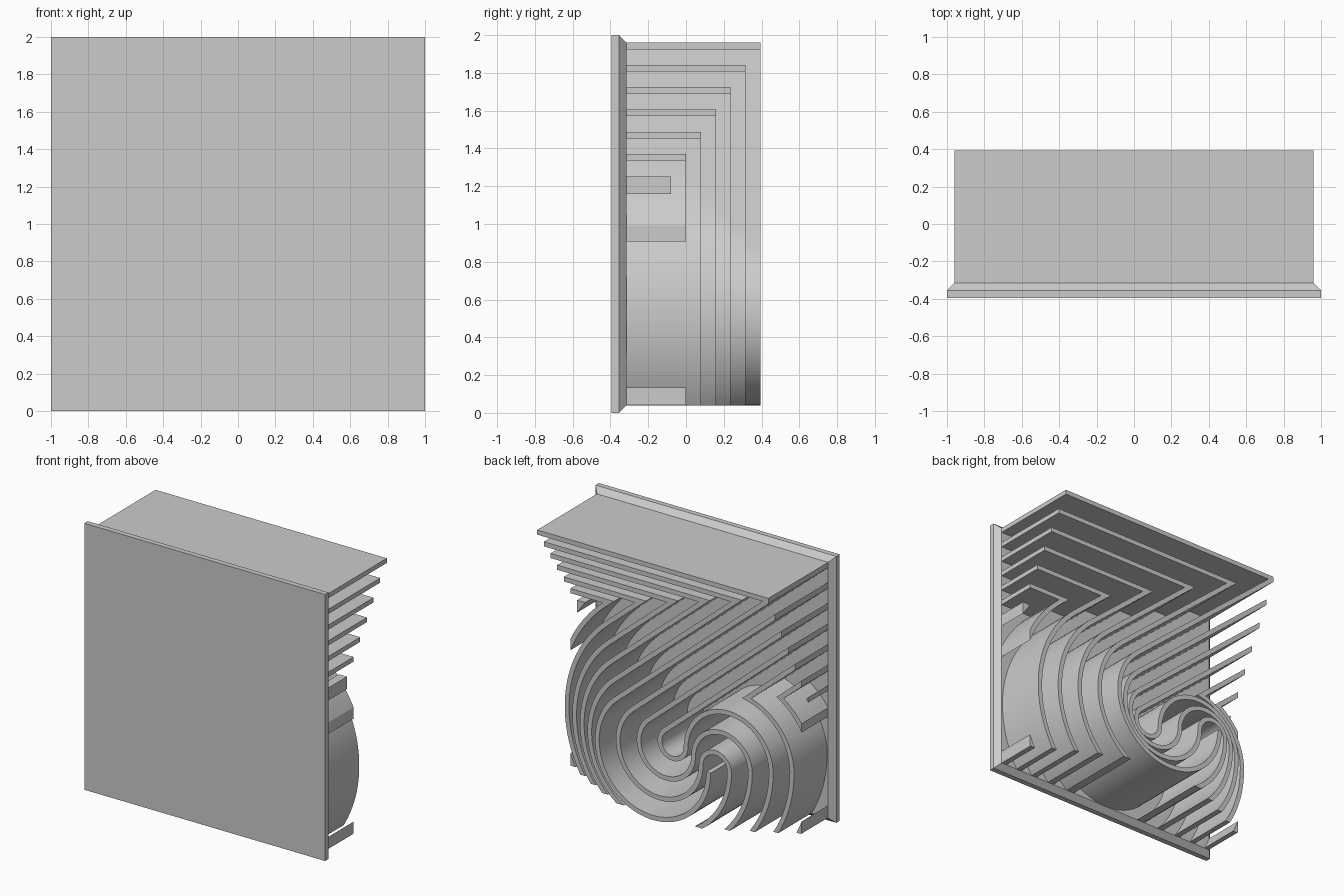
import bpy, bmesh, math
from mathutils import Vector

if "Cube" in bpy.data.objects:
    bpy.data.objects.remove(bpy.data.objects["Cube"])

STEP = 0.118          # gap between neighbouring ribs
HALF = 0.0175         # half the rib thickness
EDGE = 0.96           # ribs are trimmed to this square
MID = Vector((0, 0.52))              # centre of the large swirl
RAD = 0.48 - HALF                    # radius of the tallest rib's swirl
HOOK = MID - Vector((RAD, 0))        # centre of the small swirl
TOP = 2 - 0.04 - HALF                # height of the tallest rib's shelf

# Downward slope of the diagonals, tangent to the large swirl
corner = Vector((-EDGE, TOP)) - MID
slope = math.atan2(corner.y, EDGE) - math.asin(RAD / corner.length)
normal = Vector((math.sin(slope), math.cos(slope)))
along = Vector((-math.cos(slope), math.sin(slope)))
TANGENT = math.atan2(normal.y, normal.x)

grey = bpy.data.materials.new("plain grey")
grey.use_nodes = True
grey.diffuse_color = (0.6, 0.6, 0.6, 1)
grey.node_tree.nodes["Principled BSDF"].inputs["Base Color"].default_value = (0.6, 0.6, 0.6, 1)


def finish(name, bm):
    bmesh.ops.recalc_face_normals(bm, faces=bm.faces[:])
    mesh = bpy.data.meshes.new(name)
    bm.to_mesh(mesh)
    bm.free()
    mesh.materials.append(grey)
    obj = bpy.data.objects.new(name, mesh)
    bpy.context.collection.objects.link(obj)
    return obj


def arc(centre, radius, start, end):
    count = max(2, math.ceil(abs(end - start) / math.radians(4)))
    return [centre + radius * Vector((math.cos(a), math.sin(a)))
            for a in (start + (end - start) * k / count for k in range(count + 1))]


def rib_path(i):
    """Shelf, fold, diagonal, large swirl, small swirl and diagonal back out."""
    outer, inner, z = RAD + STEP * i, RAD - STEP * i, TOP - STEP * i
    fold_x = (outer - (z - MID.y) * normal.y) / normal.x
    path = [Vector((1.2, z))]
    start = TANGENT
    if fold_x < outer * normal.x:
        path.append(Vector((fold_x, z)))
    else:
        start = math.asin((z - MID.y) / outer)
    path += arc(MID, outer, start, -math.pi)
    if i == 0:
        return path
    if inner > HALF:
        path += arc(HOOK, STEP * i, math.pi, 0)
        path += arc(MID, inner, -math.pi, TANGENT)
        last = MID + inner * normal
    else:
        # the diagonal meets the small swirl in a sharp fold
        dist = inner - (HOOK - MID).dot(normal)
        last = HOOK + dist * normal + math.sqrt((STEP * i) ** 2 - dist ** 2) * along
        spoke = last - HOOK
        path += arc(HOOK, STEP * i, math.pi, math.atan2(spoke.y, spoke.x))
    path.append(last + 2.5 * along)
    return path


def build_rib(name, path, depth):
    pts = [path[0]]
    for p in path[1:]:
        if (p - pts[-1]).length > 1e-4:
            pts.append(p)
    bm = bmesh.new()
    rows = []
    for k, p in enumerate(pts):
        a = (p - pts[k - 1]).normalized() if k else (pts[1] - p).normalized()
        b = (pts[k + 1] - p).normalized() if k < len(pts) - 1 else a
        na, nb = Vector((-a.y, a.x)), Vector((-b.y, b.x))
        miter = (na + nb).normalized()
        miter *= HALF / max(miter.dot(na), 0.2)
        rows.append([bm.verts.new((q.x, -0.33, q.y)) for q in (p + miter, p - miter)])
    for r, s in zip(rows, rows[1:]):
        bm.faces.new((r[0], r[1], s[1], s[0]))
    # trim to the square
    for no in ((1, 0, 0), (-1, 0, 0), (0, 0, 1), (0, 0, -1)):
        n = Vector(no)
        bmesh.ops.bisect_plane(bm, geom=bm.verts[:] + bm.edges[:] + bm.faces[:], dist=1e-6,
                               plane_co=Vector((0, 0, 1)) + n * EDGE, plane_no=n,
                               clear_outer=True)
    # raise to the rib's depth
    out = bmesh.ops.extrude_face_region(bm, geom=bm.faces[:])
    verts = [v for v in out["geom"] if isinstance(v, bmesh.types.BMVert)]
    bmesh.ops.translate(bm, verts=verts, vec=(0, depth + 0.33, 0))
    obj = finish(name, bm)
    bpy.ops.object.select_all(action="DESELECT")
    obj.select_set(True)
    bpy.context.view_layer.objects.active = obj
    bpy.ops.object.shade_smooth_by_angle(angle=math.radians(25))


# Backing plate with a chamfered rear edge
bm = bmesh.new()
loops = [[bm.verts.new((sx * h, y, 1 + sz * h))
          for sx, sz in ((-1, -1), (1, -1), (1, 1), (-1, 1))]
         for h, y in ((1, -0.395), (1, -0.355), (EDGE, -0.315))]
for lo, hi in zip(loops, loops[1:]):
    for k in range(4):
        bm.faces.new((lo[k], lo[k - 1], hi[k - 1], hi[k]))
bm.faces.new(loops[0])
bm.faces.new(loops[-1])
finish("backing_plate", bm)

# Nested ribs, each lower than the last
for i in range(7):
    build_rib(f"rib_{i + 1}", rib_path(i), 0.394 - 0.0788 * i)
